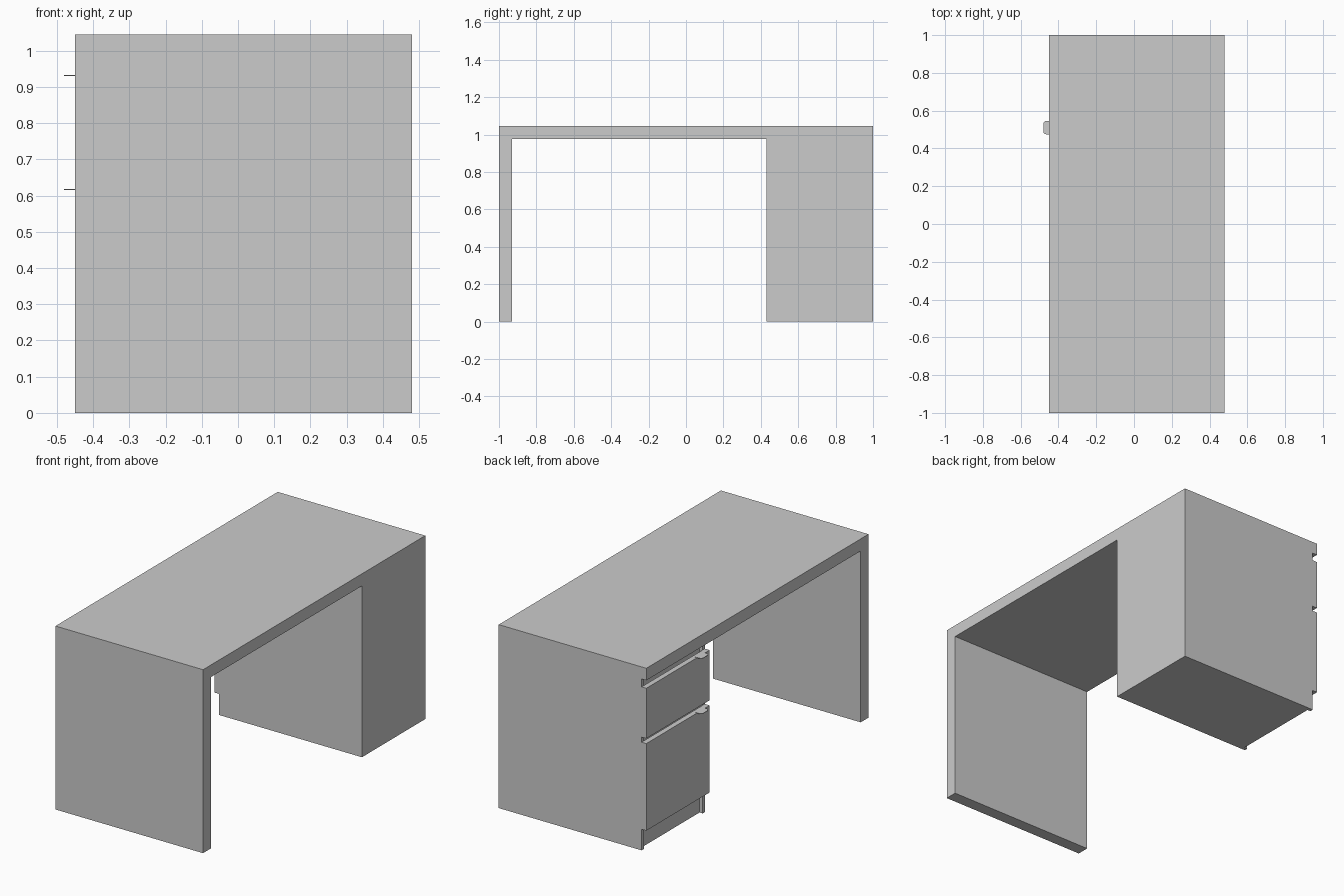
import bpy, bmesh, math

default = bpy.data.objects.get("Cube")
if default:
    bpy.data.objects.remove(default, do_unlink=True)

# Single light grey finish
grey = bpy.data.materials.new("light_grey")
grey.use_nodes = True
grey.diffuse_color = (0.6, 0.6, 0.6, 1)
grey.node_tree.nodes["Principled BSDF"].inputs["Base Color"].default_value = (0.6, 0.6, 0.6, 1)


def extrude(name, points, depth):
    """Extrude a closed outline of 3D points along the depth vector."""
    bm = bmesh.new()
    face = bm.faces.new([bm.verts.new(p) for p in points])
    moved = bmesh.ops.extrude_face_region(bm, geom=[face])["geom"]
    bmesh.ops.translate(bm, vec=depth, verts=[v for v in moved if isinstance(v, bmesh.types.BMVert)])
    bmesh.ops.recalc_face_normals(bm, faces=bm.faces)
    mesh = bpy.data.meshes.new(name)
    bm.to_mesh(mesh)
    bm.free()
    mesh.materials.append(grey)
    obj = bpy.data.objects.new(name, mesh)
    bpy.context.collection.objects.link(obj)
    return obj


def box(name, x0, x1, y0, y1, z0, z1):
    outline = [(x0, y0, z0), (x1, y0, z0), (x1, y1, z0), (x0, y1, z0)]
    return extrude(name, outline, (0, 0, z1 - z0))


FRONT, BACK = -0.45, 0.48        # drawer side and knee side of the desk
TOP, UNDER = 1.045, 0.976        # desktop surfaces
INNER, PANEL = 0.43, 0.02        # pedestal inner face, side panel thickness
SHELL = -0.42                    # front edge of the pedestal side panels

# Desktop and end leg as one folded slab
slab = [(-1, 0), (-0.93, 0), (-0.93, UNDER), (1, UNDER), (1, TOP), (-1, TOP)]
extrude("desktop_and_leg", [(FRONT, y, z) for y, z in slab], (BACK - FRONT, 0, 0))

# Pedestal body: side panels stand slightly proud of the recessed front
body = [(BACK, INNER), (BACK, 1), (SHELL, 1), (SHELL, 1 - PANEL), (SHELL + 0.02, 1 - PANEL),
        (SHELL + 0.02, INNER + PANEL), (SHELL, INNER + PANEL), (SHELL, INNER)]
extrude("pedestal", [(x, y, 0) for x, y in body], (0, 0, UNDER))

# Drawer fronts, each with a thin rounded pull tab on its top edge
for label, z0, z1 in (("upper", 0.645, 0.931), ("lower", 0.12, 0.616)):
    box(label + "_drawer_front", FRONT, SHELL, INNER, 1, z0, z1)
    y0, y1, tip, r = 0.475, 0.545, -0.48, 0.015
    tab = [(FRONT + 0.012, y0), (FRONT + 0.012, y1)]
    for centre_y, start in ((y1 - r, 90), (y0 + r, 180)):
        for step in range(5):
            a = math.radians(start + step * 22.5)
            tab.append((tip + r + r * math.cos(a), centre_y + r * math.sin(a)))
    extrude(label + "_drawer_pull", [(x, y, z1 - 0.001) for x, y in tab], (0, 0, 0.003))
